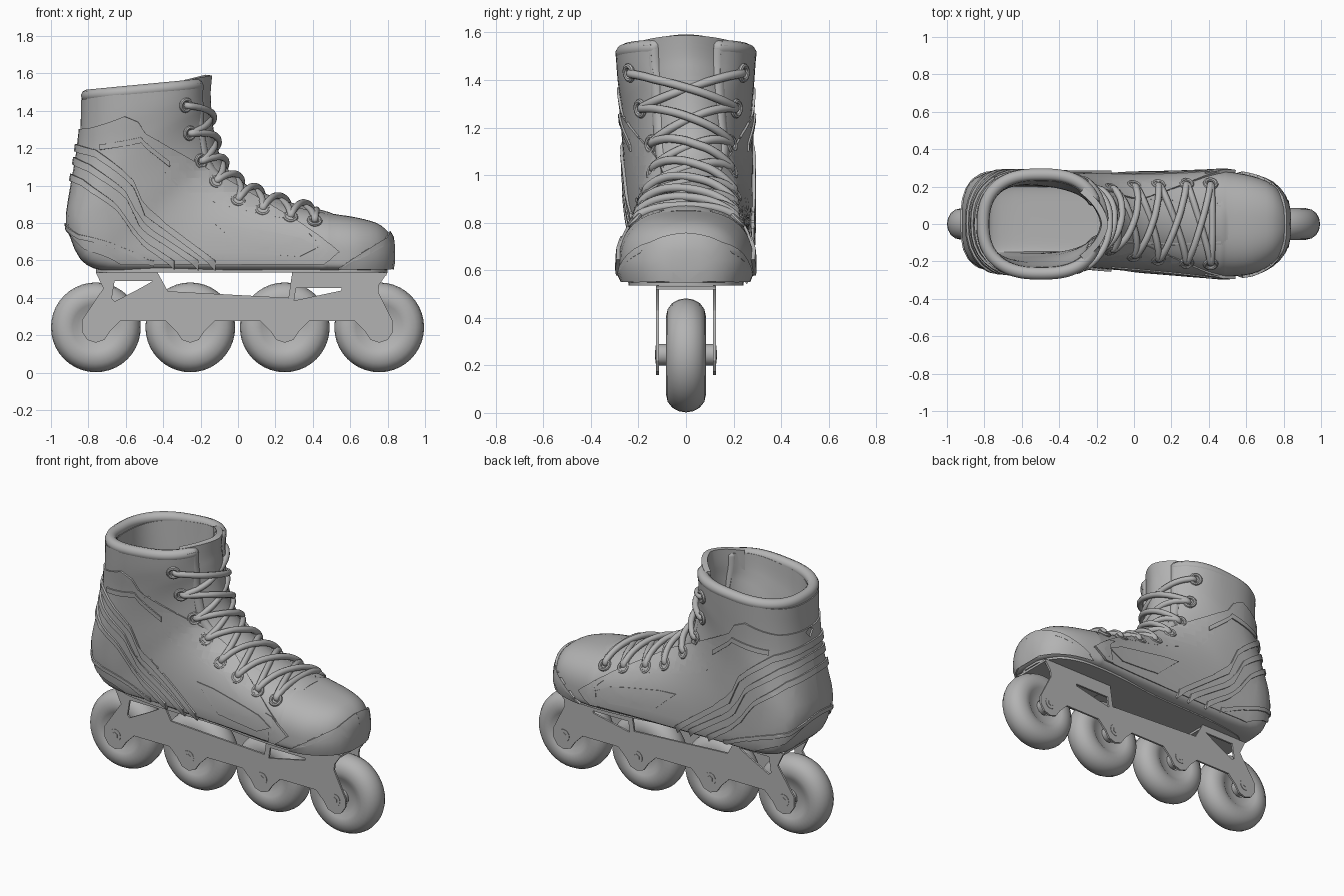
import bpy, bmesh, math
from mathutils import Vector
from mathutils.bvhtree import BVHTree

cube = bpy.data.objects.get("Cube")
if cube:
    bpy.data.objects.remove(cube, do_unlink=True)

grey = bpy.data.materials.new("plain grey")
grey.use_nodes = True
grey.diffuse_color = (0.45, 0.45, 0.45, 1)
grey.node_tree.nodes["Principled BSDF"].inputs["Base Color"].default_value = grey.diffuse_color


def finish(ob, angle=40):
    """Apply modifiers, colour and shade one object."""
    bpy.ops.object.select_all(action='DESELECT')
    ob.select_set(True)
    bpy.context.view_layer.objects.active = ob
    bpy.ops.object.convert(target='MESH')
    ob = bpy.context.object
    ob.data.materials.clear()
    ob.data.materials.append(grey)
    bpy.ops.object.shade_smooth_by_angle(angle=math.radians(angle))


def add_object(name, data):
    ob = bpy.data.objects.new(name, data)
    bpy.context.collection.objects.link(ob)
    return ob


def mesh_object(name, verts, faces):
    me = bpy.data.meshes.new(name)
    me.from_pydata(verts, [], faces)
    return add_object(name, me)


def solidify(ob, thickness, offset):
    mod = ob.modifiers.new("thickness", 'SOLIDIFY')
    mod.thickness, mod.offset = thickness, offset


def tube(name, points, radius):
    cu = bpy.data.curves.new(name, 'CURVE')
    cu.dimensions = '3D'
    cu.bevel_depth, cu.bevel_resolution, cu.use_fill_caps = radius, 3, True
    spline = cu.splines.new('NURBS')
    spline.points.add(len(points) - 1)
    for sp, p in zip(spline.points, points):
        sp.co = (*p, 1)
    spline.order_u, spline.use_endpoint_u, spline.resolution_u = 3, True, 3
    finish(add_object(name, cu), 60)


def smooth_rows(rows, steps):
    """Interpolate rows of numbers with a Catmull-Rom spline."""
    out = []
    for i in range(len(rows) - 1):
        quad = [rows[max(i - 1, 0)], rows[i], rows[i + 1], rows[min(i + 2, len(rows) - 1)]]
        for k in range(steps):
            t = k / steps
            out.append([b + t / 2 * (c - a + t * (2 * a - 5 * b + 4 * c - d + t * (3 * (b - c) + d - a)))
                        for a, b, c, d in zip(*quad)])
    return out + [list(rows[-1])]


# Boot sections, toe to cuff: instep x z, sole or heel x z, half width, throat half gap, sideways shift
SECTIONS = smooth_rows([
    (.825, .71, .825, .56, .08, 0, 0), (.80, .755, .80, .55, .145, 0, 0),
    (.74, .80, .74, .545, .213, 0, 0), (.63, .83, .63, .54, .262, 0, -.005),
    (.50, .85, .50, .54, .28, .11, 0), (.46, .86, .45, .54, .28, .11, 0),
    (.25, .91, .20, .54, .265, .12, .005), (.05, .99, -.15, .54, .25, .12, .015),
    (-.06, 1.08, -.45, .54, .24, .12, .025), (-.11, 1.17, -.72, .545, .245, .13, .025),
    (-.13, 1.24, -.845, .61, .255, .13, .018), (-.145, 1.31, -.91, .78, .26, .13, .012),
    (-.155, 1.37, -.895, .95, .265, .135, .008), (-.16, 1.43, -.86, 1.15, .275, .14, .004),
    (-.165, 1.49, -.842, 1.32, .288, .145, 0), (-.16, 1.575, -.84, 1.51, .298, .15, 0)], 3)
UPPER_POWER = 2.5
RING = 64
THROAT = 15


def section_frame(row):
    top, base = Vector((row[0], row[6], row[1])), Vector((row[2], row[6], row[3]))
    rise = min(max((row[3] - .54) / .6, 0), 1)
    bias, power = .28 + .22 * rise, 2.4 + 3 * (1 - rise) ** 2
    return top, base, base.lerp(top, bias), power


def boot_loft(open_throat):
    verts, faces = [], []
    for i, row in enumerate(SECTIONS):
        top, base, mid, power = section_frame(row)
        gap = row[5] if open_throat and i >= THROAT else 0
        start = math.asin((gap / row[4]) ** (UPPER_POWER / 2))
        for j in range(RING):
            u = start + (2 * math.pi - 2 * start) * j / (RING - 1)
            s, c = math.sin(u), math.cos(u)
            end, n = (top, UPPER_POWER) if c > 0 else (base, power)
            p = mid + (end - mid) * abs(c) ** (2 / n)
            p.y += math.copysign(row[4] * abs(s) ** (2 / n), s)
            verts.append(p)
    for i in range(len(SECTIONS) - 1):
        for j in range(RING - 1):
            a = i * RING + j
            faces.append((a, a + 1, a + RING + 1, a + RING))
    faces.append(tuple(reversed(range(RING - 1))))
    return verts, faces


# Boot shell with an open throat, stopping just below the padded rim
loft_verts, loft_faces = boot_loft(True)
below_rim = [f for f in loft_faces if max(f) < len(loft_verts) - RING]
boot = mesh_object("boot_shell", loft_verts, below_rim)
bm = bmesh.new()
bm.from_mesh(boot.data)
bmesh.ops.delete(bm, geom=[v for v in bm.verts if not v.link_faces], context='VERTS')
bmesh.ops.remove_doubles(bm, verts=bm.verts, dist=.0005)
bm.to_mesh(boot.data)
bm.free()
solidify(boot, .065, -1)
finish(boot, 50)
skin = BVHTree.FromPolygons(*boot_loft(False))

# Padded roll up one throat edge, round the cuff and down the other
PAD = .034
rim, left_edge, right_edge = [], [], []
for i, row in enumerate(SECTIONS[THROAT:-1], THROAT):
    mid = section_frame(row)[2]
    for edge_points, j in ((left_edge, 0), (right_edge, RING - 1)):
        p = loft_verts[i * RING + j]
        edge_points.append(p + (mid - p).normalized() * PAD)
middle = section_frame(SECTIONS[-1])[2]
for p in loft_verts[-RING:]:
    inward = (middle - p).normalized() * PAD
    rim.append(p + inward - Vector((0, 0, PAD)))
tube("padded_rim", left_edge + rim + right_edge[::-1], PAD)

# Tongue filling the throat, folding into a ridge towards the cuff
verts, faces, COLS = [], [], 15
tongue_rows = SECTIONS[THROAT - 3:]
for i, row in enumerate(tongue_rows):
    top, base, mid, power = section_frame(row)
    fold = i / (len(tongue_rows) - 1)
    for j in range(COLS):
        side = 2 * j / (COLS - 1) - 1
        y = .18 * side
        reach = (1 - abs(y / row[4]) ** UPPER_POWER) ** (1 / UPPER_POWER)
        depth = .03 + fold * (.08 * abs(side) ** 1.5 - .035)
        p = mid + (top - mid) * reach - (top - mid).normalized() * depth
        verts.append((p.x, p.y + y, p.z + .015 * (1 - side ** 2)))
for i in range(len(tongue_rows) - 1):
    for j in range(COLS - 1):
        a = i * COLS + j
        faces.append((a, a + COLS, a + COLS + 1, a + 1))
tongue = mesh_object("tongue", verts, faces)
solidify(tongue, .035, 0)
finish(tongue)

# Outsole
outline = smooth_rows([(-.76, .05), (-.73, .11), (-.65, .16), (-.4, .19), (0, .2), (.3, .235),
                       (.55, .24), (.7, .2), (.77, .13), (.80, .05)], 4)
ring = [(x, y) for x, y in outline] + [(x, -y) for x, y in reversed(outline)]
n = len(ring)
verts = [(x, y, z) for z in (.536, .56) for x, y in ring]
faces = [tuple(range(n)), tuple(reversed(range(n, 2 * n)))]
faces += [(i, i + n, (i + 1) % n + n, (i + 1) % n) for i in range(n)]
finish(mesh_object("outsole", verts, faces))


def on_skin(x, z, side):
    """Wrap a side-view point onto the boot, round heel and toe."""
    centre, radius = (-.5, .42) if x < -.5 else (.5, .33)
    if -.5 <= x <= .5:
        centre, turn = x, 0
    else:
        turn = math.asin(max(-1, min(1, (x - centre) / radius)))
    ray = Vector((math.sin(turn), side * math.cos(turn), 0))
    hit = skin.ray_cast(Vector((centre, 0, z)) + ray * 2, -ray)
    if hit[0] is None:
        hit = skin.find_nearest(Vector((centre, 0, z)) + ray * .3)
    return hit[0], hit[1]


def panel(name, points, lift):
    """Raised plate, cut fine in the side plane and wrapped onto both sides."""
    cuts = [(i * .04, 0) for i in range(-12, 13)] + [(i * .04, 1) for i in range(14, 36)]
    for k in range(1, 11):
        s = math.sin(math.radians(8 * k))
        cuts += [(-.5 - .42 * s, 0), (.5 + .33 * s, 0)]
    for side, word in ((1, "left"), (-1, "right")):
        bm = bmesh.new()
        bm.faces.new([bm.verts.new((x, 0, z)) for x, z in points])
        bmesh.ops.triangulate(bm, faces=bm.faces[:])
        for value, vertical in cuts:
            normal = Vector((0, 0, 1)) if vertical else Vector((1, 0, 0))
            bmesh.ops.bisect_plane(bm, geom=bm.verts[:] + bm.edges[:] + bm.faces[:],
                                   plane_co=normal * value, plane_no=normal)
        bmesh.ops.remove_doubles(bm, verts=bm.verts, dist=.004)
        raised = bmesh.ops.extrude_face_region(bm, geom=bm.faces[:], use_keep_orig=True)["geom"]
        raised = {v for v in raised if isinstance(v, bmesh.types.BMVert)}
        for v in bm.verts:
            place, normal = on_skin(v.co.x, v.co.z, side)
            v.co = place + normal * (lift if v in raised else -.01)
        bmesh.ops.recalc_face_normals(bm, faces=bm.faces)
        me = bpy.data.meshes.new(name)
        bm.to_mesh(me)
        bm.free()
        finish(add_object(word + "_" + name, me))


def band(name, path, height, lift):
    panel(name, path + [(x, z - height) for x, z in reversed(path)], lift)


# Side quarter, heel bands, forefoot shapes and toe bumper
panel("side_quarter", [(-.92, 1.3), (-.84, 1.31), (-.65, 1.37), (-.55, 1.34), (-.42, 1.2), (-.37, 1.13),
                       (-.35, 1.03), (-.3, .96), (0, .87), (.33, .8), (.45, .72), (.52, .64),
                       (.45, .58), (-.72, .58), (-.85, .66), (-.92, .78)], .01)
band("ankle_patch", [(-.8, 1.22), (-.53, 1.26), (-.37, 1.13)], .03, .018)
band("upper_heel_band", [(-.92, 1.22), (-.82, 1.19), (-.6, 1.03), (-.5, .88), (-.12, .6)], .04, .022)
band("middle_heel_band", [(-.92, 1.15), (-.84, 1.11), (-.66, .97), (-.56, .83), (-.21, .6)], .04, .022)
band("lower_heel_band", [(-.92, 1.06), (-.86, 1.03), (-.72, .9), (-.62, .78), (-.34, .6)], .035, .022)
band("heel_cup_band", [(-.92, .8), (-.86, .74), (-.7, .67), (-.45, .6)], .025, .017)
panel("forefoot_patch", [(-.12, .79), (0, .78), (.33, .72), (.43, .67), (.33, .62), (.05, .64)], .016)
panel("forefoot_chevron", [(.38, .74), (.43, .73), (.55, .645), (.46, .58), (.41, .58), (.48, .645)], .016)
panel("toe_bumper", [(.55, .56), (.62, .6), (.7, .625), (.77, .67), (.80, .72), (.83, .75), (.83, .56)], .014)

# Eyelets down both sides of the throat
EYELETS = [(-.28, 1.43), (-.26, 1.28), (-.2, 1.13), (-.12, 1.02), (0, .92), (.13, .87), (.28, .83), (.41, .81)]
for i, (x, z) in enumerate(EYELETS):
    for side, word in ((1, "left"), (-1, "right")):
        place, normal = on_skin(x, z, side)
        bpy.ops.mesh.primitive_torus_add(major_segments=20, minor_segments=8, major_radius=.03,
                                         minor_radius=.011, location=place + normal * .004,
                                         rotation=normal.to_track_quat('Z', 'Y').to_euler())
        bpy.context.object.name = f"{word}_eyelet_{i + 1}"
        finish(bpy.context.object)


def lace(name, first, second, side, lift):
    a = on_skin(*EYELETS[first], side)[0]
    b = on_skin(*EYELETS[second], -side)[0]
    lo, hi = min(first, second), max(first, second)
    if lo == hi:
        lo -= 1
    run = Vector((EYELETS[lo][0] - EYELETS[hi][0], 0, EYELETS[lo][1] - EYELETS[hi][1])).normalized()
    out = Vector((run.z, 0, -run.x))
    points = [a - Vector((0, side * .02, 0))]
    for k in range(13):
        p = a.lerp(b, k / 12)
        hit, normal = skin.ray_cast(p + out * .6, -out)[:2]
        if hit is not None:
            points.append(hit + normal * (.012 + lift * math.sin(math.pi * k / 12)))
    points.append(b + Vector((0, side * .02, 0)))
    tube(name, points, .018)


# Criss-cross laces
for i in range(len(EYELETS) - 1):
    lace(f"lace_under_{i + 1}", i, i + 1, 1, -.01)
    lace(f"lace_over_{i + 1}", i, i + 1, -1, .014)
lace("lace_bottom", 7, 7, 1, -.01)

# Chassis side plates with cut-outs
AXLES = (-.76, -.255, .25, .755)
HEIGHT = .245
edge = [(-.76, .535), (-.72, .45), (-.835, .28)]
for i, x in enumerate(AXLES):
    edge += [(x - .075, .22), (x - .045, .175), (x, .16), (x + .045, .175), (x + .075, .22)]
    if i < 3:
        edge += [(x + .13, .275), (x + .375, .275)]
edge += [(.83, .27), (.75, .43), (.755, .47), (.8, .535), (.29, .535), (.27, .4), (-.375, .435), (-.43, .535)]
holes = [[(-.66, .49), (-.455, .49), (-.525, .45), (-.66, .38), (-.675, .395)],
         [(.3, .385), (.55, .438), (.555, .452), (.31, .452)]]
for y, word in ((.12, "left"), (-.12, "right")):
    cu = bpy.data.curves.new("plate", 'CURVE')
    cu.dimensions, cu.fill_mode, cu.extrude = '2D', 'BOTH', .006
    for loop in [edge] + holes:
        spline = cu.splines.new('POLY')
        spline.points.add(len(loop) - 1)
        spline.use_cyclic_u = True
        for sp, (x, z) in zip(spline.points, loop):
            sp.co = (x, z, 0, 1)
    plate = add_object(word + "_chassis_plate", cu)
    plate.location.y, plate.rotation_euler.x = y, math.pi / 2
    finish(plate, 30)
for name, x, length in (("heel_mount", -.595, .32), ("toe_mount", .545, .5)):
    bpy.ops.mesh.primitive_cube_add(size=1, location=(x, 0, .527))
    bpy.context.object.name, bpy.context.object.scale = name, (length, .25, .014)
    finish(bpy.context.object)


def cylinder(name, x, y, radius, depth, sides=24):
    bpy.ops.mesh.primitive_cylinder_add(vertices=sides, radius=radius, depth=depth,
                                        location=(x, y, HEIGHT), rotation=(math.pi / 2, 0, 0))
    bpy.context.object.name = name
    finish(bpy.context.object, 30)


# Wheels turned from a half profile, with axles and bolts
half = [(.05, .06), (.1, .062), (.125, .08), (.16, .085), (.195, .077), (.22, .058), (.235, .03)]
profile = half + [(.24, 0)] + [(r, -y) for r, y in reversed(half)]
SPOKES, m = 40, len(profile)
for i, x in enumerate(AXLES):
    verts = [(r * math.cos(a), y, r * math.sin(a))
             for a in (2 * math.pi * k / SPOKES for k in range(SPOKES)) for r, y in profile]
    faces = [(k * m + j, k * m + (j + 1) % m, (k + 1) % SPOKES * m + (j + 1) % m, (k + 1) % SPOKES * m + j)
             for k in range(SPOKES) for j in range(m)]
    wheel = mesh_object(f"wheel_{i + 1}", verts, faces)
    wheel.location = (x, 0, HEIGHT - .003)
    finish(wheel, 50)
    cylinder(f"axle_{i + 1}", x, 0, .045, .23)
    for y, word in ((.124, "left"), (-.124, "right")):
        cylinder(f"{word}_washer_{i + 1}", x, y, .038, .009)
        cylinder(f"{word}_bolt_{i + 1}", x, y, .02, .014, 6)
